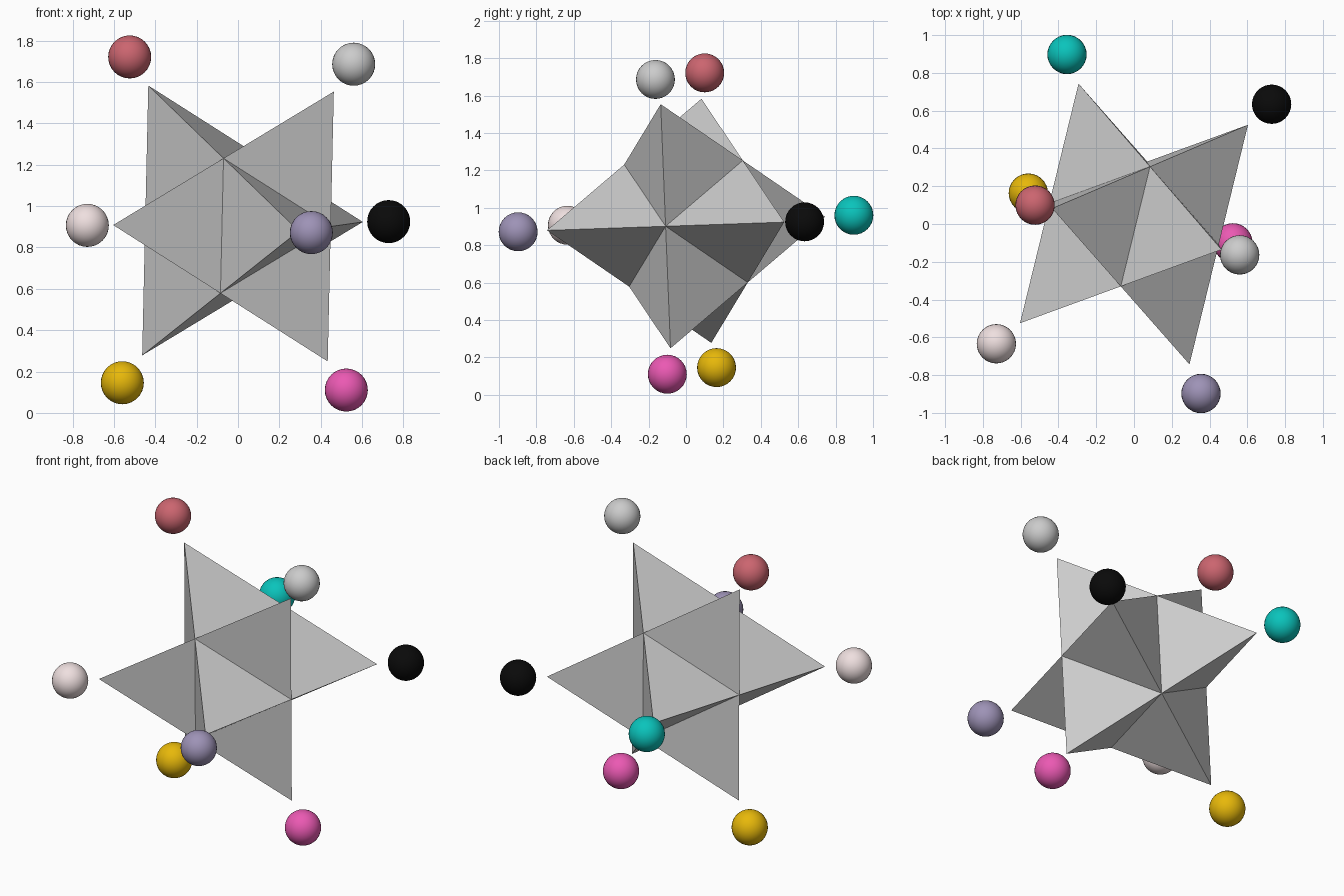
import bpy
from mathutils import Vector, Matrix

if "Cube" in bpy.data.objects:
    bpy.data.objects.remove(bpy.data.objects["Cube"])

CENTRE = Vector((0, 0, 0.916))
TIP, BALL, RADIUS = 0.80, 0.966, 0.104

# Tilted cube axes whose corners carry the star tips
ax = Vector((-0.14, -0.66, 0.63)).normalized()
ay = Vector((0.17, 0.61, 0.67))
ay = (ay - ax * ay.dot(ax)).normalized()
az = ax.cross(ay)
frame = Matrix((ax, ay, az)).transposed()


def corner(signs, dist):
    return CENTRE + frame @ (Vector(signs).normalized() * dist)


def tetrahedron(name, corners):
    pts = [corner(c, TIP) for c in corners]
    faces = []
    for i in range(4):
        f = [j for j in range(4) if j != i]
        a, b, c = (pts[j] for j in f)
        if (b - a).cross(c - a).dot(a - CENTRE) < 0:
            f.reverse()
        faces.append(f)
    mesh = bpy.data.meshes.new(name)
    mesh.from_pydata(pts, [], faces)
    bpy.context.collection.objects.link(bpy.data.objects.new(name, mesh))


def ball(colour_name, signs, colour):
    bpy.ops.mesh.primitive_uv_sphere_add(segments=32, ring_count=16, radius=RADIUS,
                                         location=corner(signs, BALL))
    ob = bpy.context.object
    ob.name = colour_name + "_ball"
    bpy.ops.object.shade_smooth()
    mat = bpy.data.materials.new(colour_name)
    mat.diffuse_color = (*colour, 1)
    mat.use_nodes = True
    mat.node_tree.nodes["Principled BSDF"].inputs["Base Color"].default_value = mat.diffuse_color
    ob.data.materials.append(mat)


# Ball colours on one tetrahedron, and on the opposite corners of the other
first = {(1, 1, 1): ("red", (0.60, 0.13, 0.16)),
         (1, -1, -1): ("lavender", (0.34, 0.29, 0.47)),
         (-1, 1, -1): ("black", (0.003, 0.003, 0.003)),
         (-1, -1, 1): ("yellow", (0.80, 0.48, 0.003))}
second = {(-1, -1, -1): ("magenta", (0.83, 0.10, 0.45)),
          (-1, 1, 1): ("teal", (0.003, 0.55, 0.50)),
          (1, -1, 1): ("pale_pink", (0.86, 0.74, 0.74)),
          (1, 1, -1): ("silver", (0.53, 0.53, 0.53))}

# Two interlocking tetrahedra form the star, with a ball floating off each tip
for name, group in (("first_tetrahedron", first), ("second_tetrahedron", second)):
    tetrahedron(name, list(group))
    for signs, (label, colour) in group.items():
        ball(label, signs, colour)
